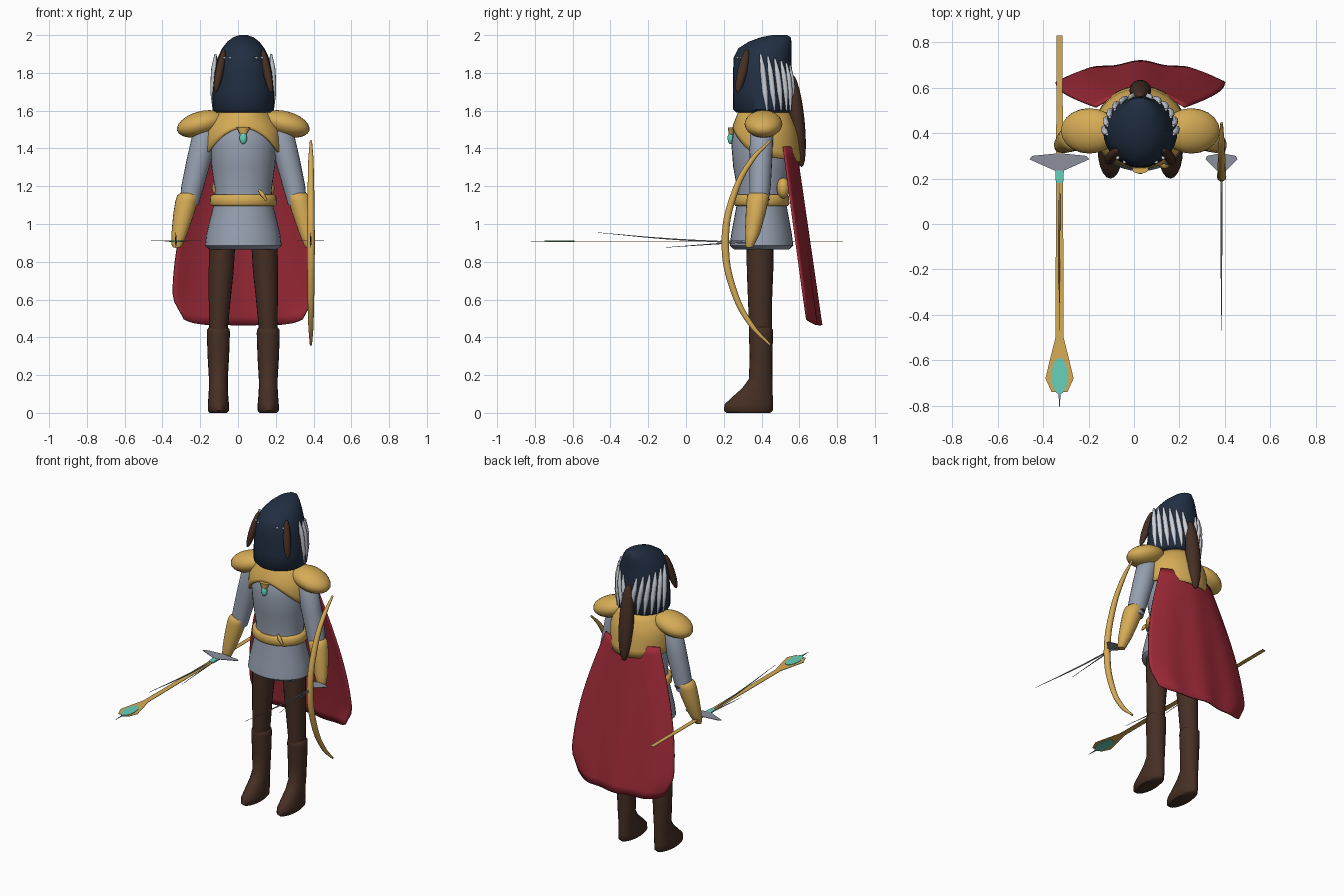
import bpy, math
from mathutils import Vector

cube = bpy.data.objects.get("Cube")
if cube:
    bpy.data.objects.remove(cube)

CX = 0.028                      # body centre line
TAU = 2 * math.pi


def material(name, *rgb):
    lin = [(c / 255 / 12.92) if c < 11 else ((c / 255 + 0.055) / 1.055) ** 2.4 for c in rgb]
    m = bpy.data.materials.new(name)
    m.use_nodes = True
    m.diffuse_color = (*lin, 1)
    m.node_tree.nodes["Principled BSDF"].inputs["Base Color"].default_value = (*lin, 1)
    return m


navy = material("navy", 33, 47, 66)
gold = material("gold", 214, 172, 86)
grey = material("armour grey", 150, 160, 176)
silver = material("silver", 205, 209, 218)
red = material("cape red", 158, 42, 56)
brown = material("dark brown", 70, 47, 36)
teal = material("teal", 104, 208, 188)
steel = material("steel", 140, 144, 158)


def build(name, verts, faces, mat, angle=50):
    me = bpy.data.meshes.new(name)
    me.from_pydata(verts, [], faces)
    me.materials.append(mat)
    ob = bpy.data.objects.new(name, me)
    bpy.context.collection.objects.link(ob)
    bpy.ops.object.select_all(action='DESELECT')
    ob.select_set(True)
    bpy.context.view_layer.objects.active = ob
    if angle:
        bpy.ops.object.shade_smooth_by_angle(angle=math.radians(angle))
    return ob


def loft(name, rings, mat, n=28):
    """Stacked ellipses: (z, x, y, rx, ry)."""
    verts = [(x + rx * math.cos(TAU * i / n), y + ry * math.sin(TAU * i / n), z)
             for z, x, y, rx, ry in rings for i in range(n)]
    faces = [(r * n + i, r * n + (i + 1) % n, (r + 1) * n + (i + 1) % n, (r + 1) * n + i)
             for r in range(len(rings) - 1) for i in range(n)]
    faces += [tuple(reversed(range(n))), tuple(range(len(verts) - n, len(verts)))]
    return build(name, verts, faces, mat)


def ellipsoid(name, loc, size, mat, rot=(0, 0, 0)):
    bpy.ops.mesh.primitive_uv_sphere_add(segments=20, ring_count=12, location=loc, rotation=rot)
    ob = bpy.context.object
    ob.name = name
    ob.scale = size
    ob.data.materials.append(mat)
    bpy.ops.object.shade_smooth()
    return ob


def tube(name, points, mat, res=3):
    """Tapered tube: (x, y, z, radius)."""
    cu = bpy.data.curves.new(name, 'CURVE')
    cu.dimensions = '3D'
    cu.bevel_depth = 1
    cu.bevel_resolution = res
    cu.resolution_u = 8
    cu.use_fill_caps = True
    sp = cu.splines.new('BEZIER')
    sp.bezier_points.add(len(points) - 1)
    for bp, (x, y, z, r) in zip(sp.bezier_points, points):
        bp.co, bp.radius = (x, y, z), r
        bp.handle_left_type = bp.handle_right_type = 'AUTO'
    cu.materials.append(mat)
    ob = bpy.data.objects.new(name, cu)
    bpy.context.collection.objects.link(ob)
    return ob


def plate(name, outline, z, mat, t=0.003):
    n = len(outline)
    verts = [(x, y, z + h) for h in (-t / 2, t / 2) for x, y in outline]
    faces = [tuple(reversed(range(n))), tuple(range(n, 2 * n))]
    faces += [(i, (i + 1) % n, n + (i + 1) % n, n + i) for i in range(n)]
    return build(name, verts, faces, mat, 0)


# Hood, sloping from the brow up to the back
loft("hood", [(1.59, CX, .405, .145, .14), (1.605, CX, .405, .163, .155), (1.7, CX, .405, .162, .157),
              (1.8, CX, .405, .153, .156), (1.88, CX, .405, .136, .153), (1.93, CX, .418, .112, .141),
              (1.965, CX, .445, .085, .113), (1.988, CX, .475, .055, .08), (2, CX, .495, .022, .04)], navy, 32)

# Torso, belt and pouches
loft("tunic", [(.865, CX, .4, .18, .145), (.885, CX, .4, .203, .168), (.95, CX, .4, .195, .16),
               (1.1, CX, .4, .158, .132), (1.18, CX, .4, .15, .128), (1.3, CX, .405, .168, .155),
               (1.42, CX, .405, .178, .165), (1.52, CX, .405, .165, .15), (1.59, CX, .405, .1, .1)], grey, 32)
loft("belt", [(1.095, CX, .4, .168, .138), (1.105, CX, .4, .178, .147), (1.145, CX, .4, .175, .146),
              (1.155, CX, .4, .163, .138)], gold, 32)
tube("belt_clasp", [(.11, .262, 1.18, .006), (.13, .255, 1.155, .012), (.15, .255, 1.125, .006)], gold)
for s in (-1, 1):
    ellipsoid("pouch", (CX + s * .12, .515, 1.19), (.045, .035, .055), gold)

# Mantle: open skirt of plate, arched high over the chest
cols, rows = 40, 7
verts = []
for j in range(rows):
    t = j / (rows - 1)
    for i in range(cols):
        a = TAU * i / cols
        sx, sy = math.cos(a), math.sin(a)
        low = 1.51 - .15 * sx * sx if sy < 0 else 1.36 - .03 * sy
        z = 1.6 + (low - 1.6) * t
        d = min(1, (1.6 - z) / .25)
        spread = math.sin(min(1, d * 1.8) * math.pi / 2)
        rx = .12 + .085 * spread
        ry = .13 + (.04 * spread if sy < 0 else .04 * spread + .03 * d)
        verts.append((CX + rx * sx, .41 + ry * sy, z))
faces = [(j * cols + i, (j + 1) * cols + i, (j + 1) * cols + (i + 1) % cols, j * cols + (i + 1) % cols)
         for j in range(rows - 1) for i in range(cols)]
mantle = build("mantle", verts, faces, gold)
mantle.modifiers.new("thickness", 'SOLIDIFY').thickness = .012

# Chest pendant
loft("pendant_mount", [(1.475, CX, .24, .018, .014), (1.51, CX, .24, .036, .018)], gold, 12)
ellipsoid("pendant_gem", (CX, .236, 1.455), (.02, .016, .032), teal)

for s, side in ((-1, "right"), (1, "left")):
    def X(d):
        return CX + s * d
    # Shoulder, arm and bracer
    ellipsoid(side + "_shoulder_plate", (X(.225), .41, 1.53), (.13, .1, .066), gold, (0, s * .28, 0))
    loft(side + "_sleeve", [(1.1, X(.287), .385, .05, .05), (1.2, X(.268), .392, .06, .057),
                            (1.35, X(.232), .397, .066, .06), (1.48, X(.2), .4, .068, .062),
                            (1.53, X(.18), .4, .045, .045)], grey, 20)
    loft(side + "_bracer", [(.875, X(.352), .335, .02, .016), (.89, X(.35), .338, .029, .024),
                            (.95, X(.338), .352, .042, .04), (1.05, X(.316), .368, .055, .052),
                            (1.12, X(.3), .378, .06, .058), (1.15, X(.292), .382, .058, .058),
                            (1.165, X(.288), .384, .045, .045)], gold, 20)
    ellipsoid(side + "_bracer_strap", (X(.272), .4, 1.13), (.037, .045, .012), brown)
    # Leg and boot
    loft(side + "_leg", [(.42, X(.132), .395, .048, .06), (.6, X(.125), .392, .058, .064),
                         (.75, X(.117), .392, .066, .07), (.9, X(.112), .392, .07, .072)], brown, 20)
    loft(side + "_boot", [(0, X(.132), .33, .046, .115), (.012, X(.132), .33, .056, .13),
                          (.045, X(.132), .332, .056, .128), (.08, X(.132), .35, .053, .11),
                          (.13, X(.132), .377, .05, .08), (.18, X(.132), .395, .05, .062),
                          (.3, X(.132), .397, .057, .06), (.42, X(.132), .397, .061, .064),
                          (.44, X(.132), .397, .06, .063), (.455, X(.132), .397, .048, .052)], brown, 20)
    # Ear lock, brow bead and side braids
    ellipsoid(side + "_ear_lock", (X(.125), .298, 1.81), (.022, .026, .12), brown, (-.22, -s * .2, 0))
    for d in (.07, .1):
        ellipsoid(side + "_brow_bead", (X(d), .41 - .155 * math.cos(d * 7), 1.88), (.008, .008, .006), silver)
    for k in range(6):
        a = math.radians(-4 + 15 * k)
        top = 1.9 - .012 * k
        pts = []
        for f, z, r in ((0, top, .006), (.35, top - .08, .015), (.7, 1.7, .016), (1, 1.6, .005)):
            b = a + f * .22
            q = .155 - .012 * max(0, z - 1.78) / .12 + .004
            pts.append((X(q * math.cos(b)), .405 + q * math.sin(b), z, r))
        tube(side + "_braid", pts, silver, 2)
    # Hand blades and flat guard
    hx = CX + s * .357
    tube(side + "_long_blade", [(hx, .32, .9, .005), (hx, -.1, .922, .004), (hx, -.47, .955, .001)], steel, 1)
    tube(side + "_short_blade", [(hx, .3, .905, .005), (hx, -.12, .875, .001)], steel, 1)
    w = .07 if s > 0 else .132
    plate(side + "_guard", [(hx - w, .285), (hx - .02, .235), (hx + .02, .235), (hx + w, .285),
                            (hx + w * .9, .3), (hx, .312), (hx - w * .9, .3)], .912, steel)

# Long tail of hair down the back
ellipsoid("hair_tail", (CX, .588, 1.545), (.048, .04, .245), brown, (.1, 0, 0))

# Cape: flaring sheet with soft folds and rounded lower corners
nu, nv = 32, 20
verts = []
for j in range(nv + 1):
    v = j / nv
    for i in range(nu + 1):
        u = 2 * i / nu - 1
        half = .2 + .175 * math.sin(min(1, v * 1.15) * math.pi / 2) - .06 * max(0, v - .88) / .12
        fold = .007 * v * math.cos(u * 9)
        verts.append((CX + half * u, .585 + .13 * v - .065 * u * u + fold,
                      1.41 - .945 * v + .03 * v * u ** 6))
faces = [(j * (nu + 1) + i, j * (nu + 1) + i + 1, (j + 1) * (nu + 1) + i + 1, (j + 1) * (nu + 1) + i)
         for j in range(nv) for i in range(nu)]
cape = build("cape", verts, faces, red)
cape.modifiers.new("thickness", 'SOLIDIFY').thickness = .01

# Bow held upright in the left hand
tube("bow", [(.386, .445, 1.44, .006), (.386, .35, 1.34, .014), (.386, .255, 1.16, .018),
             (.386, .208, .9, .021), (.386, .255, .64, .018), (.386, .35, .46, .014),
             (.386, .445, .36, .006)], gold)

# Flat staff carried level in the right hand
SX, SZ = -.328, .908
half = [(.013, .83), (.015, .3), (.018, -.5), (.038, -.58), (.062, -.68), (.035, -.74)]
plate("staff", [(SX - w, y) for w, y in half] + [(SX + w, y) for w, y in reversed(half)], SZ, gold)
plate("staff_gem", [(SX + .036 * math.cos(TAU * i / 20), -.67 + .08 * math.sin(TAU * i / 20))
                    for i in range(20)], SZ, teal, .008)
plate("staff_spike", [(SX - .006, -.73), (SX, -.82), (SX + .006, -.73)], SZ, steel)
plate("grip_gem", [(SX - .016, .18), (SX + .016, .18), (SX + .02, .25), (SX - .02, .25)], SZ, teal, .009)
